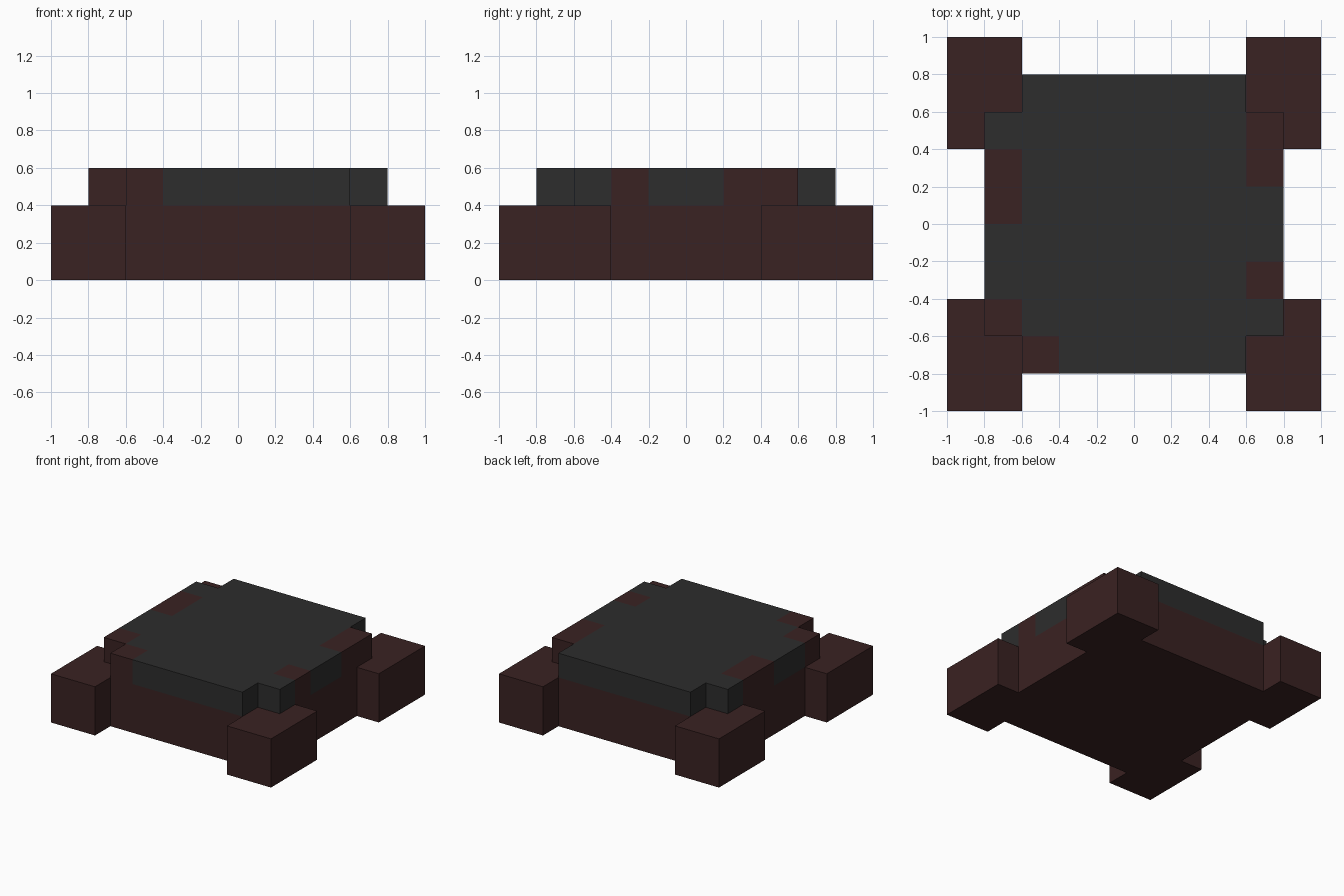
import bpy, bmesh, math

if "Cube" in bpy.data.objects:
    bpy.data.objects.remove(bpy.data.objects["Cube"])

CELL = 0.2


def material(name, rgb):
    m = bpy.data.materials.new(name)
    m.diffuse_color = (*rgb, 1.0)
    m.use_nodes = True
    m.node_tree.nodes["Principled BSDF"].inputs["Base Color"].default_value = m.diffuse_color
    return m


BROWN = material("dark brown", (0.042, 0.016, 0.016))
GREY = material("charcoal grey", (0.026, 0.026, 0.026))


def rect(x0, x1, y0, y1):
    """Cells covered by a rectangle, in whole cell units."""
    return {(i, j) for i in range(x0, x1) for j in range(y0, y1)}


def block_layer(name, cells, z0, z1, lid, floor, mats, rule):
    """Closed wall around the cells, with lid and floor faces where wanted."""
    bm = bmesh.new()

    def quad(points, cell):
        f = bm.faces.new([bm.verts.new((x * CELL, y * CELL, z)) for x, y, z in points])
        f.material_index = rule(cell)

    for i, j in sorted(cells):
        ring = [(i, j), (i + 1, j), (i + 1, j + 1), (i, j + 1)]
        sides = [(0, -1), (1, 0), (0, 1), (-1, 0)]
        if (i, j) in lid:
            quad([(x, y, z1) for x, y in ring], (i, j))
        if (i, j) in floor:
            quad([(x, y, z0) for x, y in reversed(ring)], (i, j))
        for k, (dx, dy) in enumerate(sides):
            if (i + dx, j + dy) not in cells:
                a, b = ring[k], ring[(k + 1) % 4]
                quad([(*a, z0), (*b, z0), (*b, z1), (*a, z1)], (i, j))
    bmesh.ops.remove_doubles(bm, verts=bm.verts, dist=1e-4)
    # Merge flat neighbours of the same colour
    bmesh.ops.dissolve_limit(bm, angle_limit=math.radians(1), verts=bm.verts,
                             edges=bm.edges, delimit={'MATERIAL'})
    bmesh.ops.triangulate(bm, faces=[f for f in bm.faces if len(f.verts) > 4])
    me = bpy.data.meshes.new(name)
    bm.to_mesh(me)
    bm.free()
    for m in mats:
        me.materials.append(m)
    ob = bpy.data.objects.new(name, me)
    bpy.context.collection.objects.link(ob)
    return ob


# Footprints: cross-shaped upper slab, square body and four corner feet
slab = rect(-3, 3, -4, 4) | rect(-4, 4, -3, 3)
feet = set()
for x0 in (-5, 3):
    for y0 in (-5, 2):
        feet |= rect(x0, x0 + 2, y0, y0 + 3)
base = rect(-4, 4, -4, 4) | feet

# Brown patches along the slab's rim
patches = (rect(-4, -3, 0, 2) | rect(-4, -3, -3, -2) | rect(-3, -2, -4, -3)
           | rect(3, 4, 1, 3) | rect(3, 4, -2, -1))

# Base with corner feet
block_layer("base_with_corner_feet", base, 0.0, 0.4, base - slab, base,
            [BROWN], lambda c: 0)

# Upper slab
block_layer("top_slab", slab, 0.4, 0.6, slab, set(),
            [GREY, BROWN], lambda c: int(c in patches))
